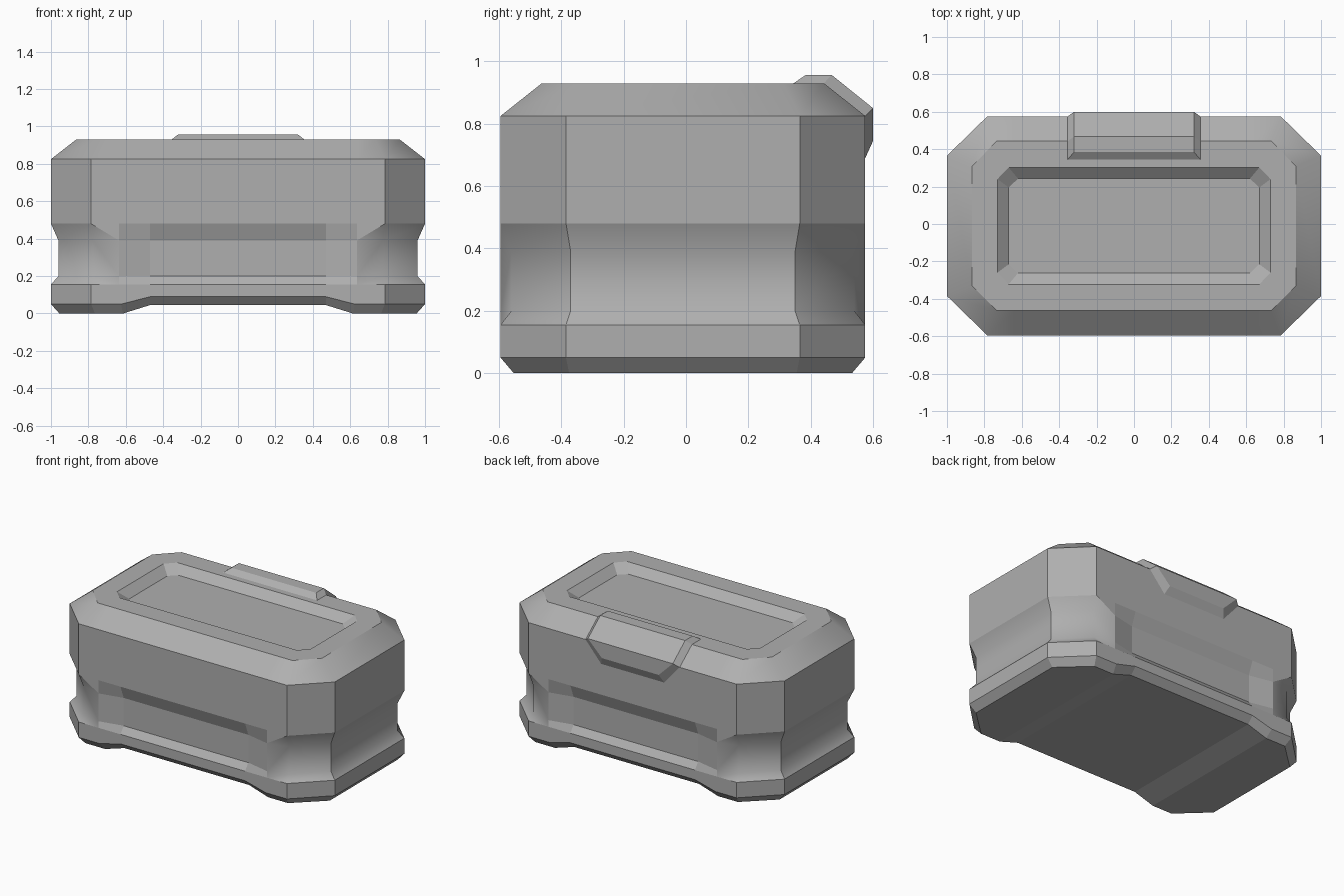
import bpy, bmesh

if "Cube" in bpy.data.objects:
    bpy.data.objects.remove(bpy.data.objects["Cube"])

YC = -0.01  # body centre in y; the latch makes up the difference at the back

grey = bpy.data.materials.new("dark_grey")
grey.diffuse_color = (0.43, 0.43, 0.43, 1.0)
grey.use_nodes = True
grey.node_tree.nodes["Principled BSDF"].inputs["Base Color"].default_value = grey.diffuse_color


def finish(name, bm):
    bmesh.ops.recalc_face_normals(bm, faces=bm.faces)
    mesh = bpy.data.meshes.new(name)
    bm.to_mesh(mesh)
    bm.free()
    mesh.materials.append(grey)
    ob = bpy.data.objects.new(name, mesh)
    bpy.context.collection.objects.link(ob)
    return ob


def ring(bm, z, side, corner, foot_x=0.635, arch=0.0):
    """Mirrored outline: side point, corner point, then two points on the long face."""
    quarter = [(*side, z), (*corner, z), (foot_x, corner[1], z), (0.47, corner[1], z + arch)]
    front = [(-x, -y, h) for x, y, h in quarter] + [(x, -y, h) for x, y, h in reversed(quarter)]
    back = [(x, -y, h) for x, y, h in reversed(front)]
    return [bm.verts.new((x, y + YC, h)) for x, y, h in front + back]


# Case body: arched foot, end grips, bevelled lid and recessed panel
bm = bmesh.new()
wide, wide_corner = (1.0, 0.375), (0.785, 0.585)
grip, grip_corner = (0.96, 0.36), (0.775, 0.55)
rings = [
    ring(bm, 0.0, (0.955, 0.365), (0.765, 0.5425), 0.615, 0.045),
    ring(bm, 0.05, wide, wide_corner, 0.625, 0.04),
    ring(bm, 0.155, wide, wide_corner),
    ring(bm, 0.20, grip, grip_corner),
    ring(bm, 0.39, grip, grip_corner),
    ring(bm, 0.48, wide, wide_corner),
    ring(bm, 0.825, wide, wide_corner),
    ring(bm, 0.93, (0.865, 0.32), (0.735, 0.4525)),
    ring(bm, 0.93, (0.73, 0.25), (0.67, 0.3125)),
    ring(bm, 0.88, (0.67, 0.205), (0.62, 0.2525), 0.56),
]
# Grip points on the long faces stay flush so the grip fades out
for r in rings[3:5]:
    for i in (2, 5, 10, 13):
        r[i].co.y = YC + (0.585 if r[i].co.y > 0 else -0.585)

LONG = (2, 3, 4, 10, 11, 12)   # segments lying on the long faces
for level, (lo, hi) in enumerate(zip(rings, rings[1:])):
    in_grip, in_bevel = level in (2, 3, 4), level == 6
    for i in range(16):
        j = (i + 1) % 16
        a, b, c, d = lo[i], lo[j], hi[j], hi[i]
        if in_grip and i in (1, 9):      # split along the grip's end
            faces = [(a, b, d), (b, c, d)]
        elif in_grip and i in (5, 13):
            faces = [(a, b, c), (a, c, d)]
        else:
            faces = [(a, b, c, d)]
        for n, vs in enumerate(faces):
            f = bm.faces.new(vs)
            # the upper end triangle of the grip is flush with the long face
            flush = level == 4 and len(vs) == 3 and n == 1
            f.smooth = in_bevel or (in_grip and i not in LONG and not flush)
    if in_grip:                          # crisp corner where the grip turns
        for i in (0, 7, 8, 15):
            bm.edges.get((lo[i], hi[i])).smooth = False
for cap in (rings[0], rings[-1]):
    for i in range(7):
        bm.faces.new((cap[i], cap[i + 1], cap[14 - i], cap[15 - i]))
finish("case_body", bm)

# Latch plate folded over the back edge of the lid, tapering to its lower lip
bm = bmesh.new()
base = [(0.345, 0.93), (0.4425, 0.93), (0.575, 0.825), (0.575, 0.69)]
top = [(0.385, 0.957), (0.467, 0.957), (0.60, 0.85), (0.60, 0.745)]
columns = []
for x, pts in ((-0.355, base), (-0.32, top), (0.32, top), (0.355, base)):
    columns.append([bm.verts.new((x * (0.67 if k == 3 else 1), y, z))
                    for k, (y, z) in enumerate(pts)])
for a, b in zip(columns, columns[1:]):
    for i in range(3):
        bm.faces.new((a[i], a[i + 1], b[i + 1], b[i]))
for i in (0, 3):
    bm.faces.new([c[i] for c in columns])
finish("lid_latch", bm)
